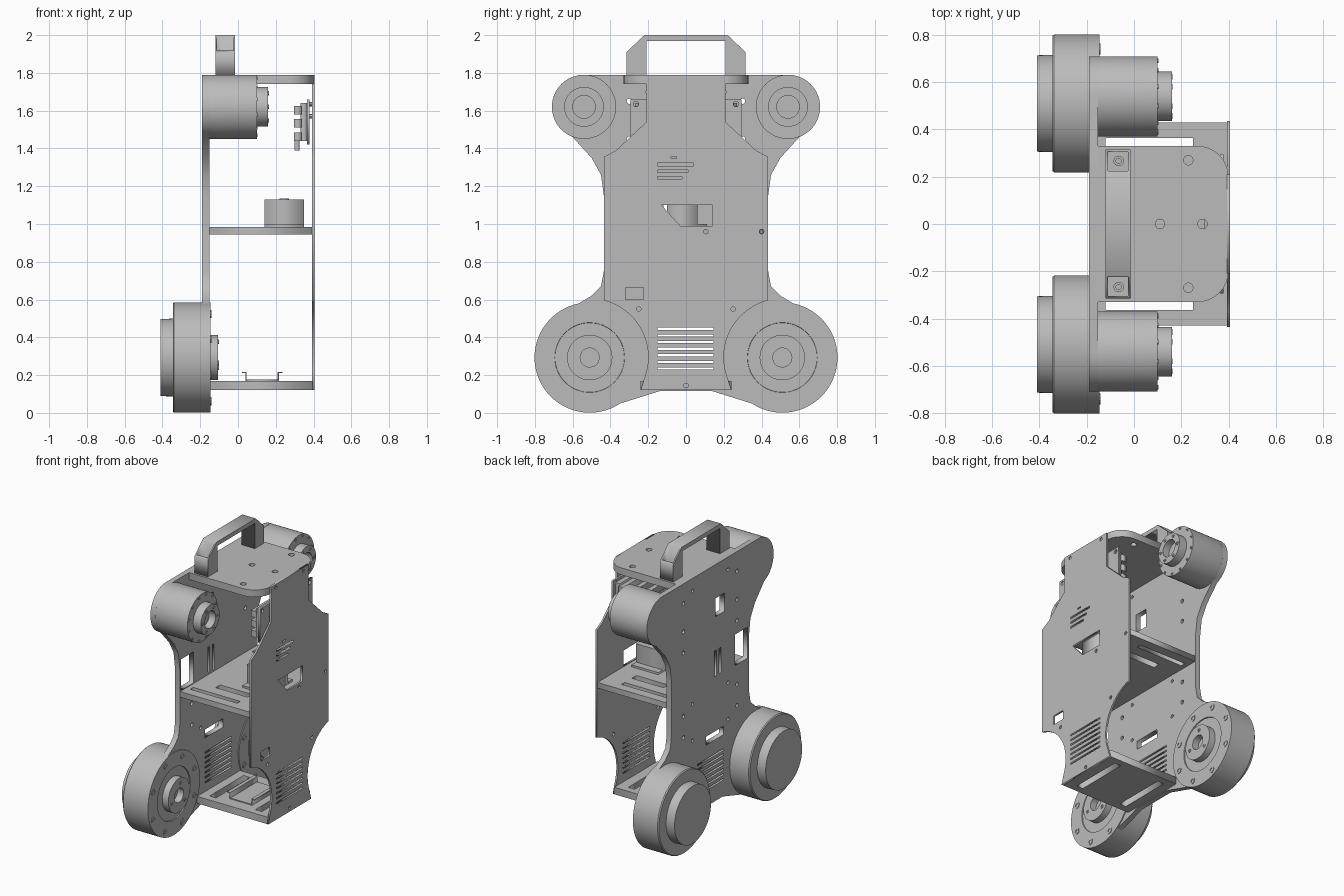
import bpy, bmesh, math
from mathutils import Matrix

cube = bpy.data.objects.get("Cube")
if cube:
    bpy.data.objects.remove(cube)

grey = bpy.data.materials.new("machined grey")
grey.use_nodes = True
grey.diffuse_color = (0.5, 0.5, 0.5, 1)
grey.node_tree.nodes["Principled BSDF"].inputs["Base Color"].default_value = (0.5, 0.5, 0.5, 1)

# Local u, v, w axes to world: sheets facing x lie in the yz plane
FACING = {"x": Matrix(((0, 0, 1, 0), (1, 0, 0, 0), (0, 1, 0, 0), (0, 0, 0, 1))),
          "z": Matrix.Identity(4)}


def add_object(name, mesh):
    mesh.materials.clear()
    mesh.materials.append(grey)
    obj = bpy.data.objects.new(name, mesh)
    bpy.context.collection.objects.link(obj)
    return obj


def arc(cu, cv, r, start, end, n=16):
    angles = [math.radians(start + (end - start) * i / n) for i in range(n + 1)]
    return [(cu + r * math.cos(a), cv + r * math.sin(a)) for a in angles]


def hole(cu, cv, r):
    return arc(cu, cv, r, 0, 360, 14)[:-1]


def rect(u0, u1, v0, v1):
    return [(u0, v0), (u1, v0), (u1, v1), (u0, v1)]


def mirrored(half):
    return half + [(-u, v) for u, v in reversed(half)]


def sheet(name, axis, low, high, outline, holes=()):
    """Extrude an outline with holes between two positions along an axis."""
    curve = bpy.data.curves.new(name, "CURVE")
    curve.dimensions = "2D"
    curve.fill_mode = "BOTH"
    curve.extrude = (high - low) / 2
    for loop in [outline, *holes]:
        spline = curve.splines.new("POLY")
        spline.points.add(len(loop) - 1)
        for point, (u, v) in zip(spline.points, loop):
            point.co = (u, v, 0, 1)
        spline.use_cyclic_u = True
    temp = bpy.data.objects.new(name, curve)
    bpy.context.collection.objects.link(temp)
    deps = bpy.context.evaluated_depsgraph_get()
    mesh = bpy.data.meshes.new_from_object(temp.evaluated_get(deps))
    bpy.data.objects.remove(temp)
    mesh.transform(FACING[axis] @ Matrix.Translation((0, 0, (low + high) / 2)))
    bm = bmesh.new()
    bm.from_mesh(mesh)
    bmesh.ops.remove_doubles(bm, verts=bm.verts, dist=1e-5)
    bmesh.ops.recalc_face_normals(bm, faces=bm.faces)
    bm.to_mesh(mesh)
    bm.free()
    return add_object(name, mesh)


def box(name, x0, x1, y0, y1, z0, z1):
    return sheet(name, "z", z0, z1, rect(x0, x1, y0, y1))


def lathe(name, profile, y, z, segments=48):
    """Turn (x, radius) pairs around an axis parallel to x."""
    bm = bmesh.new()
    rings = []
    for x, r in profile:
        rings.append([bm.verts.new((x, y + u, z + v))
                      for u, v in arc(0, 0, r, 0, 360, segments)[:-1]])
    for a, b in zip(rings, rings[1:]):
        for i in range(segments):
            j = (i + 1) % segments
            bm.faces.new((a[i], a[j], b[j], b[i]))
    bm.faces.new(rings[0])
    bm.faces.new(rings[-1])
    bmesh.ops.recalc_face_normals(bm, faces=bm.faces)
    mesh = bpy.data.meshes.new(name)
    bm.to_mesh(mesh)
    bm.free()
    obj = add_object(name, mesh)
    bpy.ops.object.select_all(action="DESELECT")
    obj.select_set(True)
    bpy.context.view_layer.objects.active = obj
    bpy.ops.object.shade_smooth_by_angle(angle=math.radians(35))
    return obj


def bolt_circle(name, x, y, z, radius, count, size, start=0):
    for u, v in arc(y, z, radius, start, start + 360, count)[:-1]:
        lathe(name, [(x - 0.01, size), (x + 0.004, size), (x + 0.004, size * 0.55),
                     (x - 0.003, size * 0.55)], u, v, 10)


# Motor side plate
half = (arc(0.54, 1.62, 0.17, 90, -50)
        + [(0.6, 1.46), (0.5, 1.35), (0.45, 1.26), (0.435, 1.15), (0.435, 0.75),
           (0.45, 0.67), (0.5, 0.62)]
        + arc(0.51, 0.295, 0.285, 75, -115, 24) + [(0.14, 0.115)])
vents = [rect(-0.15, 0.145, z - 0.006, z + 0.006) for z in [0.235 + 0.035 * i for i in range(7)]]
cuts = vents + [rect(-0.16, -0.06, 1.42, 1.55), rect(-0.43 + 0.01, -0.28, 0.94 + 0.05, 1.21),
                rect(-0.07, -0.05, 1.0, 1.18), rect(-0.12, -0.1, 1.0, 1.18),
                rect(-0.15, 0.05, 0.55, 0.61)]
for s in (-1, 1):
    cuts += [hole(s * 0.3, z, 0.014) for z in (0.7, 0.85, 1.3, 1.45, 1.65)]
    cuts += [hole(s * 0.2, z, 0.012) for z in (0.64, 0.9, 1.7)]
sheet("motor_side_plate", "x", -0.19, -0.152, mirrored(half), cuts)

# Outer side panel with concave clearances around the lower drives
half = ([(0.21, 1.79), (0.21, 1.54), (0.37, 1.39), (0.435, 1.355)]
        + arc(0.51, 0.295, 0.31, 104, 194) + [(0.24, 0.12)])
cuts = vents + [rect(-0.15, end, z - 0.007, z + 0.007)
                for end, z in ((0.04, 1.315), (0.01, 1.28), (-0.02, 1.245))]
cuts += [rect(-0.08, -0.05, 1.348, 1.358), rect(-0.32, -0.225, 0.6, 0.665),
         [(-0.13, 1.1), (0.14, 1.1), (0.14, 0.99), (-0.03, 0.99)]]
cuts += [hole(y, z, 0.012) for y, z in ((0.105, 0.96), (0.4, 0.96), (-0.155, 1.765), (0.155, 1.765),
                                        (-0.25, 0.55), (0.25, 0.55), (0, 0.145))]
sheet("outer_side_panel", "x", 0.393, 0.406, mirrored(half), cuts)

# Top deck, middle shelf and floor
deck = ([(-0.16, -0.33)] + arc(0.27, -0.2, 0.13, -90, 0, 8)
        + arc(0.27, 0.2, 0.13, 0, 90, 8) + [(-0.16, 0.33)])
sheet("top_deck", "z", 1.74, 1.79, deck,
      [hole(x, y, 0.02) for x, y in ((0.11, 0), (0.29, 0), (0.23, 0.27), (0.23, -0.27))])
sheet("middle_shelf", "z", 0.945, 0.985, rect(-0.155, 0.395, -0.43, 0.43),
      [rect(-0.12, 0.25, s * 0.347 - 0.017, s * 0.347 + 0.017) for s in (-1, 1)]
      + [rect(0, 0.25, 0.2, 0.25), rect(0, 0.25, -0.25, -0.2)])
sheet("floor", "z", 0.12, 0.17, rect(-0.155, 0.395, -0.24, 0.24),
      [rect(x, x + 0.05, -0.19, 0.19) for x in (-0.09, 0.27)])

# Floor tray with outward lips
for name, x, lip0, lip1 in (("tray_wall_inner", 0.04, 0.02, 0.046),
                            ("tray_wall_outer", 0.21, 0.21, 0.235)):
    box(name, x, x + 0.006, -0.15, 0.15, 0.17, 0.215)
    box(name + "_lip", lip0, lip1, -0.15, 0.15, 0.21, 0.216)
box("tray_base", 0.04, 0.216, -0.15, 0.15, 0.17, 0.177)

# Carry handle with a screw pocket in each sloped foot
grip = [(0.315, 1.785), (0.315, 1.91), (0.22, 2.0)]
inner = [(-0.21, 1.785), (-0.21, 1.97), (0.21, 1.97), (0.21, 1.785)]
handle = sheet("handle", "x", -0.12, -0.015, grip + [(-u, v) for u, v in reversed(grip)] + inner)
for s in (-1, 1):
    y0, y1 = sorted((s * 0.225, s * 0.305))
    cutter = box("pocket_cutter", -0.11, -0.025, y0, y1, 1.83, 2.1)
    cutter.hide_render = True
    cutter.hide_viewport = True
    mod = handle.modifiers.new("pocket", "BOOLEAN")
    mod.operation = "DIFFERENCE"
    mod.solver = "EXACT"
    mod.object = cutter
    sheet("handle_screw", "z", 1.82, 1.845, hole(-0.065, s * 0.267, 0.022),
          [hole(-0.065, s * 0.267, 0.011)])

# Motors, in front and back pairs
for s in (-1, 1):
    y, z = s * 0.54, 1.62
    lathe("upper_motor", [(-0.18, 0.165), (-0.15, 0.17), (0.1, 0.17), (0.1, 0.105), (0.16, 0.105),
                          (0.16, 0.06), (0.11, 0.06)], y, z)
    bolt_circle("upper_rim_bolt", 0.1, y, z, 0.156, 12, 0.01, 15)
    bolt_circle("upper_hub_bolt", 0.16, y, z, 0.083, 6, 0.012)
    y, z = s * 0.51, 0.293
    lathe("lower_drive", [(-0.41, 0.204), (-0.345, 0.206), (-0.345, 0.286), (-0.338, 0.292),
                          (-0.145, 0.292), (-0.145, 0.185), (-0.17, 0.18), (-0.17, 0.12),
                          (-0.105, 0.12), (-0.105, 0.05), (-0.16, 0.05)], y, z, 64)
    bolt_circle("lower_flange_bolt", -0.145, y, z, 0.25, 8, 0.022, 22)
    bolt_circle("lower_hub_bolt", -0.105, y, z, 0.085, 3, 0.013, 80)

# Control board on standoffs inside the outer panel
sheet("control_board", "x", 0.365, 0.378, rect(-0.295, 0.295, 1.42, 1.66),
      [hole(s * 0.265, 1.635, 0.014) for s in (-1, 1)])
for y in (-0.18, 0.18):
    for z in (1.57, 1.635):
        lathe("board_standoff", [(0.378, 0.012), (0.394, 0.012)], y, z, 8)
box("board_connector_base", 0.33, 0.366, -0.27, 0.27, 1.44, 1.64)
for z in (1.46, 1.53, 1.6):
    box("board_connector", 0.297, 0.335, -0.28, 0.28, z - 0.02, z + 0.025)
box("board_plug", 0.3, 0.325, -0.1, 0.1, 1.39, 1.45)

# Power module on the shelf
box("module_body", 0.14, 0.35, -0.1, 0.06, 0.985, 1.13)
box("module_flange", 0.14, 0.35, -0.15, 0.11, 0.985, 1.0)
sheet("module_port", "z", 1.129, 1.136, hole(0.245, -0.02, 0.025), [hole(0.245, -0.02, 0.016)])
